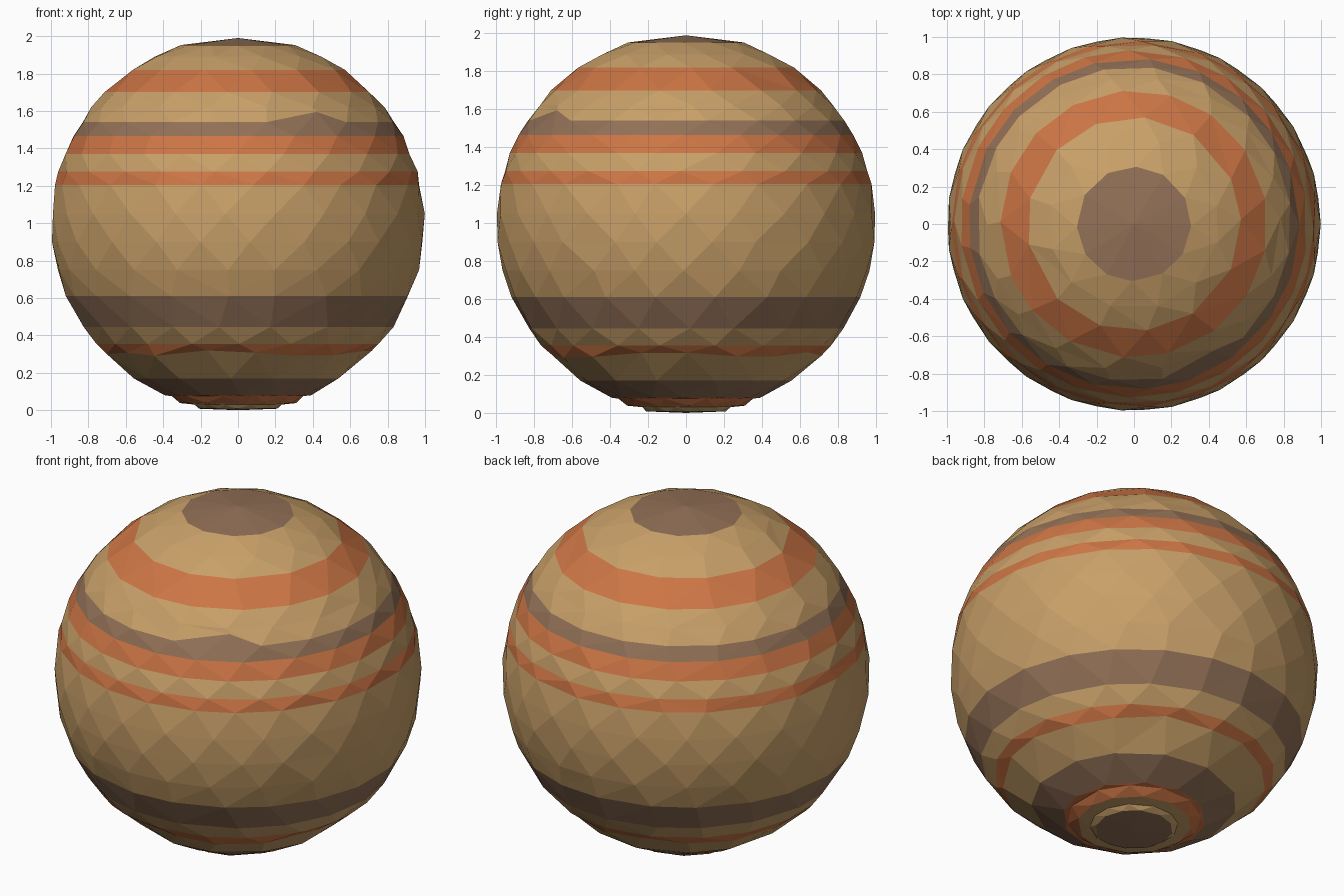
import bpy, bmesh, math, random

if "Cube" in bpy.data.objects:
    bpy.data.objects.remove(bpy.data.objects["Cube"])

random.seed(4)


def material(name, rgb):
    m = bpy.data.materials.new(name)
    m.diffuse_color = (*rgb, 1)
    m.use_nodes = True
    m.node_tree.nodes["Principled BSDF"].inputs["Base Color"].default_value = m.diffuse_color
    return m


TAN, ORANGE, BROWN = 0, 1, 2
mats = [material("sandy tan", (0.58, 0.35, 0.14)),
        material("burnt orange", (0.61, 0.18, 0.06)),
        material("dusty brown", (0.29, 0.165, 0.095))]

# Rings from top to bottom: height, colour of the band below it
rings = [(1.952, TAN), (1.89, TAN), (1.82, ORANGE), (1.70, TAN), (1.62, TAN),
         (1.54, BROWN), (1.465, ORANGE), (1.37, TAN), (1.275, ORANGE),
         (1.205, TAN), (1.05, TAN), (0.90, TAN), (0.75, TAN), (0.61, BROWN),
         (0.445, TAN), (0.355, ORANGE), (0.30, TAN), (0.17, BROWN),
         (0.08, ORANGE)]
# Stepped underside: radius, height, colour below it
underside = [(0.365, 0.075, ORANGE), (0.31, 0.038, TAN), (0.24, 0.03, TAN),
             (0.21, 0.008, BROWN)]
profile = [(math.sqrt(1 - (z - 1) ** 2), z, c) for z, c in rings] + underside

bm = bmesh.new()


def make_ring(index, radius, z):
    """Slightly irregular ring; returns (angle, vertex) pairs."""
    n = max(12, round(2 * math.pi * radius / 0.27))
    step = 2 * math.pi / n
    out = []
    for i in range(n):
        a = step * (i + 0.5 * (index % 2)) + random.uniform(-0.12, 0.12) * step
        if abs(z - 1.05) < 0.01:
            a = step * i
        h = z + (random.uniform(-0.012, 0.02) if z == 0.30 else 0)
        out.append([a, bm.verts.new((radius * math.cos(a), radius * math.sin(a), h))])
    return out


def stitch(upper, lower, colour):
    """Triangulate between two rings of different vertex counts."""
    nu, nl = len(upper), len(lower)
    i = j = 0
    while i < nu or j < nl:
        ua = upper[(i + 1) % nu][0] + 2 * math.pi * ((i + 1) // nu)
        la = lower[(j + 1) % nl][0] + 2 * math.pi * ((j + 1) // nl)
        u, l = upper[i % nu][1], lower[j % nl][1]
        if j >= nl or (i < nu and ua <= la):
            f = bm.faces.new((u, l, upper[(i + 1) % nu][1]))
            i += 1
        else:
            f = bm.faces.new((u, l, lower[(j + 1) % nl][1]))
            j += 1
        f.material_index = colour


loops = [make_ring(k, r, z) for k, (r, z, c) in enumerate(profile)]
for k in range(len(loops) - 1):
    stitch(loops[k], loops[k + 1], profile[k][2])

# Small upward notch in the upper brown band, front right
notch = min(loops[5], key=lambda p: (p[1].co.x - 0.42) ** 2 + (p[1].co.y + 0.72) ** 2)[1]
notch.co = (0.42, -0.68, 1.595)

# Polar caps
for loop, z in ((loops[0], 1.99), (loops[-1], 0.0)):
    pole = bm.verts.new((0, 0, z))
    for i in range(len(loop)):
        f = bm.faces.new((loop[i][1], loop[(i + 1) % len(loop)][1], pole))
        f.material_index = BROWN

bmesh.ops.recalc_face_normals(bm, faces=bm.faces)
mesh = bpy.data.meshes.new("banded_planet")
bm.to_mesh(mesh)
bm.free()
for m in mats:
    mesh.materials.append(m)
planet = bpy.data.objects.new("banded_planet", mesh)
bpy.context.collection.objects.link(planet)
